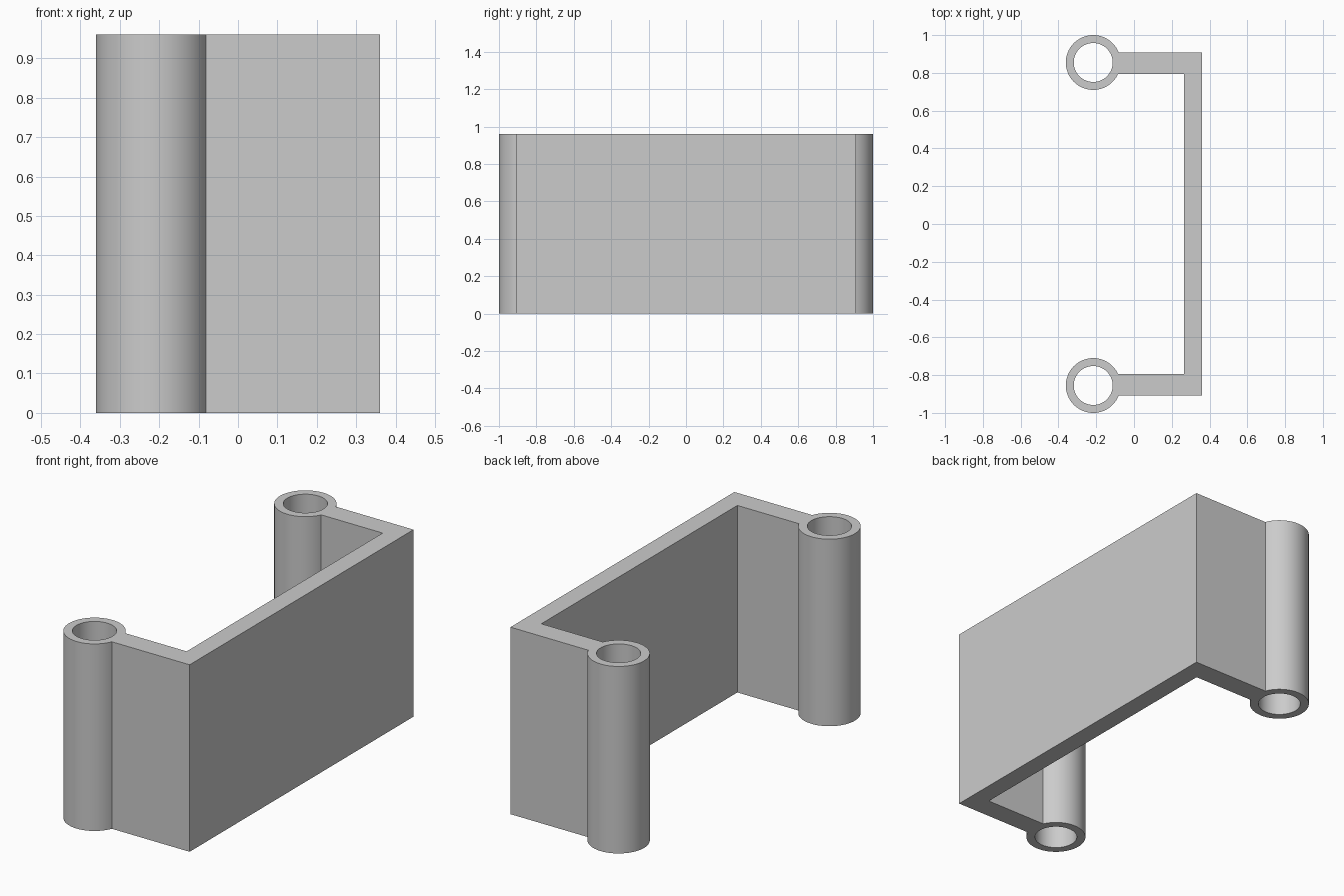
import bpy
import bmesh
from math import asin, cos, sin, pi, radians

HEIGHT = 0.96
RING_X, RING_Y = -0.216, 0.855
OUTER_R, INNER_R = 0.145, 0.103
ARM_IN, ARM_OUT = 0.795, 0.908
WALL_IN, WALL_OUT = 0.265, 0.361
SEGMENTS = 64

cube = bpy.data.objects.get("Cube")
if cube:
    bpy.data.objects.remove(cube, do_unlink=True)


def arc(radius, start, end, steps):
    """Points on an arc around the back ring centre."""
    angles = [start + (end - start) * i / steps for i in range(steps + 1)]
    return [(RING_X + radius * cos(a), RING_Y + radius * sin(a)) for a in angles]


def mirrored(points):
    return [(x, -y) for x, y in reversed(points)]


def add_loop(curve, points):
    spline = curve.splines.new("POLY")
    spline.points.add(len(points) - 1)
    for p, (x, y) in zip(spline.points, points):
        p.co = (x, y, 0, 1)
    spline.use_cyclic_u = True


# Profile: wall corner, arm, and the ring's open arc, mirrored front to back
start = asin((ARM_OUT - RING_Y) / OUTER_R)
end = 2 * pi + asin((ARM_IN - RING_Y) / OUTER_R)
half = [(WALL_OUT, ARM_OUT)] + arc(OUTER_R, start, end, SEGMENTS) + [(WALL_IN, ARM_IN)]
hole = arc(INNER_R, 0, 2 * pi, SEGMENTS)[:-1]

profile = bpy.data.curves.new("bracket_profile", "CURVE")
profile.dimensions = "2D"
profile.fill_mode = "BOTH"
profile.extrude = HEIGHT / 2
for loop in (half + mirrored(half), hole, mirrored(hole)):
    add_loop(profile, loop)

# Turn the extruded profile into a solid mesh
bracket = bpy.data.objects.new("bracket", profile)
bpy.context.collection.objects.link(bracket)
bpy.ops.object.select_all(action="DESELECT")
bracket.select_set(True)
bpy.context.view_layer.objects.active = bracket
bpy.ops.object.convert(target="MESH")
bracket = bpy.context.view_layer.objects.active
bracket.name = "bracket"

bm = bmesh.new()
bm.from_mesh(bracket.data)
bmesh.ops.remove_doubles(bm, verts=bm.verts, dist=0.0001)
bmesh.ops.translate(bm, verts=bm.verts, vec=(0, 0, HEIGHT / 2))
bmesh.ops.recalc_face_normals(bm, faces=bm.faces)
bm.to_mesh(bracket.data)
bm.free()

# Plain grey material
colour = (0.6, 0.6, 0.6, 1)
grey = bpy.data.materials.new("plain_grey")
grey.use_nodes = True
grey.diffuse_color = colour
grey.node_tree.nodes["Principled BSDF"].inputs["Base Color"].default_value = colour
bracket.data.materials.clear()
bracket.data.materials.append(grey)

bpy.ops.object.shade_smooth_by_angle(angle=radians(30))
